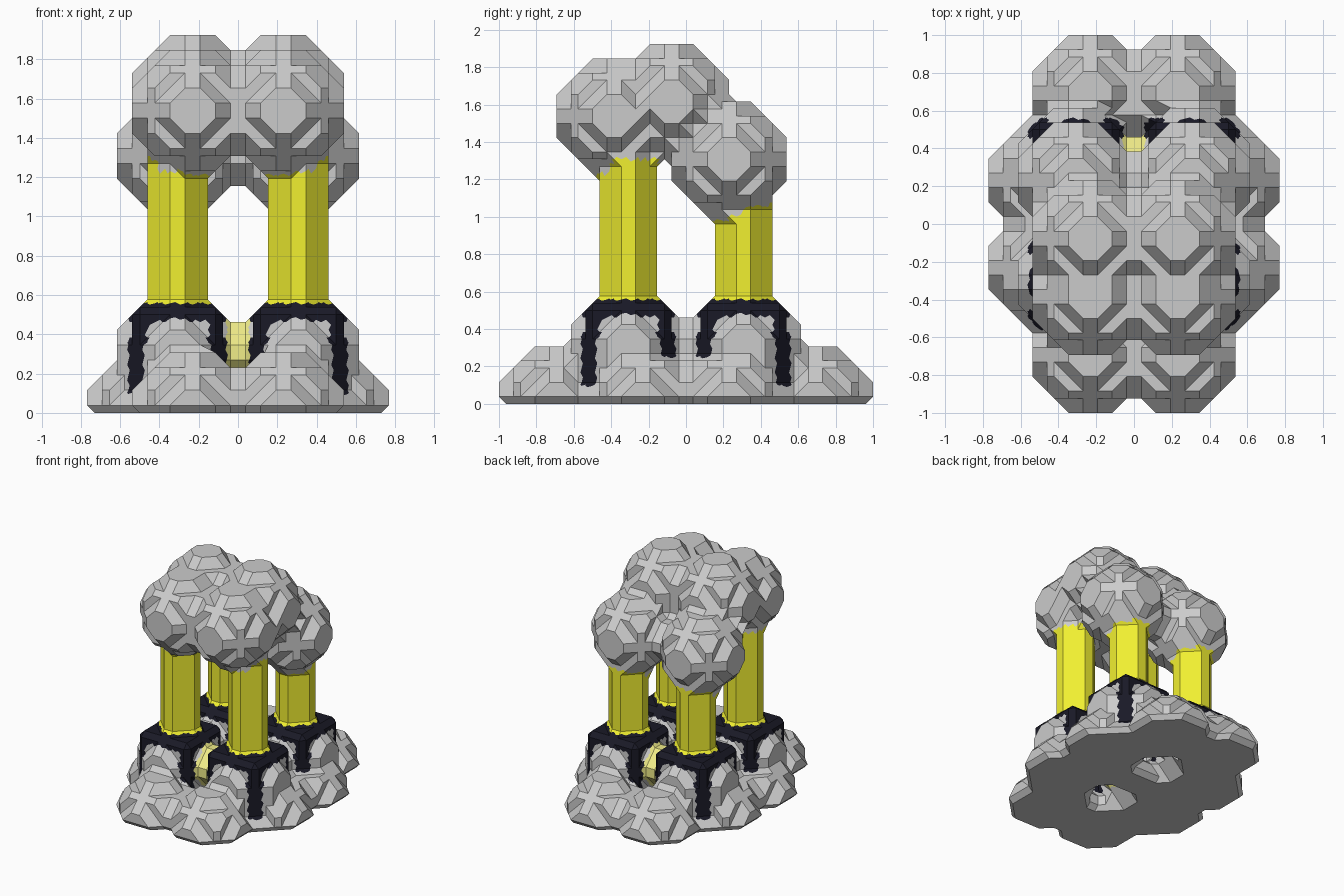
import bpy, bmesh
from mathutils import Vector
from itertools import product

if "Cube" in bpy.data.objects:
    bpy.data.objects.remove(bpy.data.objects["Cube"])

H = 1 / 13          # size of one block of the coarse grid
vox = {}            # grid block -> part name


def fill(part, lo, hi, test=lambda x, y, z: True):
    """Mark every block in a box whose centre passes the test."""
    for i, j, k in product(*[range(a, b) for a, b in zip(lo, hi)]):
        if k >= 0 and test(i + .5, j + .5, k + .5):
            vox[i, j, k] = part


def ball(part, cx, cy, cz, r=4):
    fill(part, (cx - r, cy - r, cz - r), (cx + r, cy + r, cz + r),
         lambda x, y, z: (x - cx)**2 + (y - cy)**2 + (z - cz)**2 <= r * r)


# ---- rounded base lumps, cut off by the floor
fill("base_rocks", (-4, -2, 0), (4, 2, 2))
for sx, sy in product((-1, 1), repeat=2):
    ball("base_rocks", 3 * sx, 9 * sy, 0)
    ball("base_rocks", 6 * sx, 3 * sy, 0)
    ball("base_rocks", 4 * sx, 4 * sy, 4)

# ---- pale links where the left and right mounds touch
for (i, j, k) in list(vox):
    if i in (-1, 0) and k >= 2 and 2 <= abs(j + .5) <= 6:
        vox[i, j, k] = "pale_links"

for sx, sy in product((-1, 1), repeat=2):
    cx, cy = 4 * sx, 4 * sy
    # ---- dark collar and four legs over each mound
    fill("dark_collars", (cx - 4, cy - 4, 6), (cx + 4, cy + 4, 7),
         lambda x, y, z: (x - cx)**2 + (y - cy)**2 + 6.25 <= 16)
    for i, j in product((-3, 2), repeat=2):
        fill("dark_collars", (cx + i, cy + j, 1), (cx + i + 1, cy + j + 1, 7))
    # ---- eight sided column
    fill("columns", (cx - 2, cy - 2, 7), (cx + 2, cy + 2, 17 if sy > 0 else 20),
         lambda x, y, z: (x - cx)**2 + (y - cy)**2 <= 4)

# ---- puffs on top of the columns
for s in (-1, 1):
    ball("top_puffs", 3 * s, -1, 21)
    ball("top_puffs", 3 * s, -5, 20)
    ball("top_puffs", 4 * s, 3, 17)


def planar(p):
    n = (p[1] - p[0]).cross(p[2] - p[0])
    return all(abs(n.dot(q - p[0])) < 1e-5 for q in p[3:])


def split(poly):
    """Cut a bent polygon into flat ones."""
    if len(poly) == 3 or planar([v[0] for v in poly]):
        return [poly]
    n = len(poly)
    best = next((i for i in range(n)
                 if planar([v[0] for v in poly[:i] + poly[i + 1:]])), 0)
    ear = [poly[best - 1], poly[best], poly[(best + 1) % n]]
    return [ear] + split(poly[:best] + poly[best + 1:])


# the six sides of a cell, corners counter-clockwise from outside
sides = []
for a, s in product(range(3), (0, 1)):
    ring = []
    for u, v in ((0, 0), (1, 0), (1, 1), (0, 1)):
        c = [0, 0, 0]
        c[a], c[(a + 1) % 3], c[(a + 2) % 3] = s, u, v
        ring.append(tuple(c))
    sides.append(ring if s else ring[::-1])


def cell_polys(o):
    """Surface loops through one cell of eight neighbouring blocks."""
    inside = {c: vox.get(tuple(p + q for p, q in zip(o, c)))
              for c in product((0, 1), repeat=3)}
    if all(inside.values()) or not any(inside.values()):
        return
    nxt, info = {}, {}
    for ring in sides:
        cross = []
        for n in range(4):
            p, q = ring[n], ring[(n + 1) % 4]
            if bool(inside[p]) != bool(inside[q]):
                key = frozenset((p, q))
                mid = Vector([b + (x + y + 1) / 2 for b, x, y in zip(o, p, q)])
                info[key] = (mid, inside[p] or inside[q])
                cross.append((key, bool(inside[p])))
        for n, (key, leaving) in enumerate(cross):
            if leaving:
                nxt[key] = cross[(n + 1) % len(cross)][0]
    while nxt:
        start, e = nxt.popitem()
        loop = [start]
        while e != start:
            loop.append(e)
            e = nxt.pop(e)
        yield [info[k] for k in reversed(loop)]


# ---- collect flat faces per part, splitting those on a colour border
faces = {}
for o in product(range(-12, 12), range(-15, 15), range(-1, 27)):
    for loop in cell_polys(o):
        for poly in split(loop):
            if len({part for _, part in poly}) == 1:
                faces.setdefault(poly[0][1], []).append([v for v, _ in poly])
                continue
            for n in range(1, len(poly) - 1):
                tri = [poly[0], poly[n], poly[n + 1]]
                mid = sum((v for v, _ in tri), Vector()) / 3
                for m in range(3):
                    v, part = tri[m]
                    faces.setdefault(part, []).append(
                        [v, (v + tri[(m + 1) % 3][0]) / 2, mid,
                         (v + tri[m - 1][0]) / 2])

colours = {"columns": (.88, .87, .03, 1), "dark_collars": (.01, .01, .02, 1),
           "pale_links": (.88, .85, .25, 1)}

# ---- one object per part
for part, polys in faces.items():
    bm = bmesh.new()
    cache = {}
    for poly in polys:
        vs = []
        for v in poly:
            key = tuple(round(c, 3) for c in v)
            if key not in cache:
                cache[key] = bm.verts.new(v * H)
            vs.append(cache[key])
        if len(set(vs)) == len(vs) and not bm.faces.get(vs):
            bm.faces.new(vs)
    bmesh.ops.dissolve_limit(bm, angle_limit=.01, verts=bm.verts[:],
                             edges=bm.edges[:])
    mesh = bpy.data.meshes.new(part)
    bm.to_mesh(mesh)
    bm.free()
    ob = bpy.data.objects.new(part, mesh)
    bpy.context.collection.objects.link(ob)
    if part in colours:
        mat = bpy.data.materials.new(part)
        mat.diffuse_color = colours[part]
        mat.use_nodes = True
        mat.node_tree.nodes["Principled BSDF"].inputs["Base Color"].default_value = mat.diffuse_color
        mesh.materials.append(mat)
